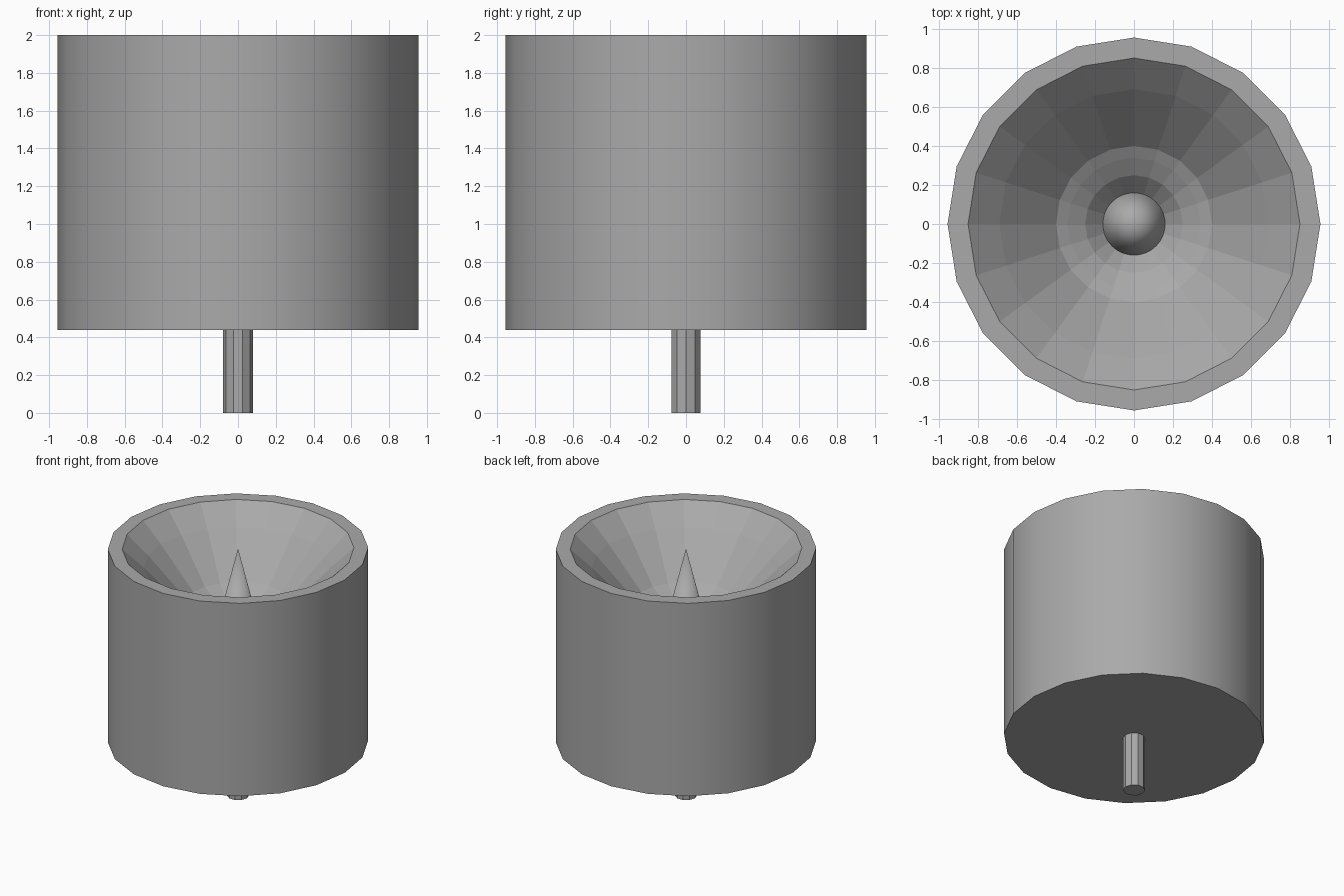
import bpy
import bmesh
from math import cos, sin, tau

cube = bpy.data.objects.get("Cube")
if cube:
    bpy.data.objects.remove(cube, do_unlink=True)

grey = bpy.data.materials.new("mid grey")
grey.use_nodes = True
colour = (0.4, 0.4, 0.4, 1)
grey.diffuse_color = colour
grey.node_tree.nodes["Principled BSDF"].inputs["Base Color"].default_value = colour


def lathe(name, profile, sides, smooth_bands=()):
    """Turn (radius, height) points around z; radius 0 makes a single point."""
    bm = bmesh.new()
    rings = []
    for r, z in profile:
        if r == 0:
            rings.append([bm.verts.new((0, 0, z))] * sides)
        else:
            rings.append([bm.verts.new((r * cos(tau * i / sides), r * sin(tau * i / sides), z))
                          for i in range(sides)])
    for band, (low, high) in enumerate(zip(rings, rings[1:])):
        for i in range(sides):
            j = (i + 1) % sides
            corners = dict.fromkeys((low[i], low[j], high[j], high[i]))
            face = bm.faces.new(list(corners))
            face.smooth = band in smooth_bands
    bm.normal_update()
    mesh = bpy.data.meshes.new(name)
    bm.to_mesh(mesh)
    bm.free()
    mesh.materials.append(grey)
    obj = bpy.data.objects.new(name, mesh)
    bpy.context.collection.objects.link(obj)
    return obj


# Drum: flat bottom, smooth outer wall, flat rim and a faceted bowl
lathe("drum_with_bowl", [(0, 0.44), (0.955, 0.44), (0.955, 2), (0.85, 2),
                         (0.69, 1.85), (0.4, 1.54), (0.34, 1.505),
                         (0.25, 1.445), (0.16, 1.35), (0, 1.3)], 20, smooth_bands=(1,))

# Pointed spike in the middle of the bowl
lathe("centre_spike", [(0.16, 1.35), (0, 2)], 32, smooth_bands=(0,))

# Ten-sided shaft below the drum
lathe("bottom_shaft", [(0, 0), (0.08, 0), (0.08, 0.46), (0, 0.46)], 10)
